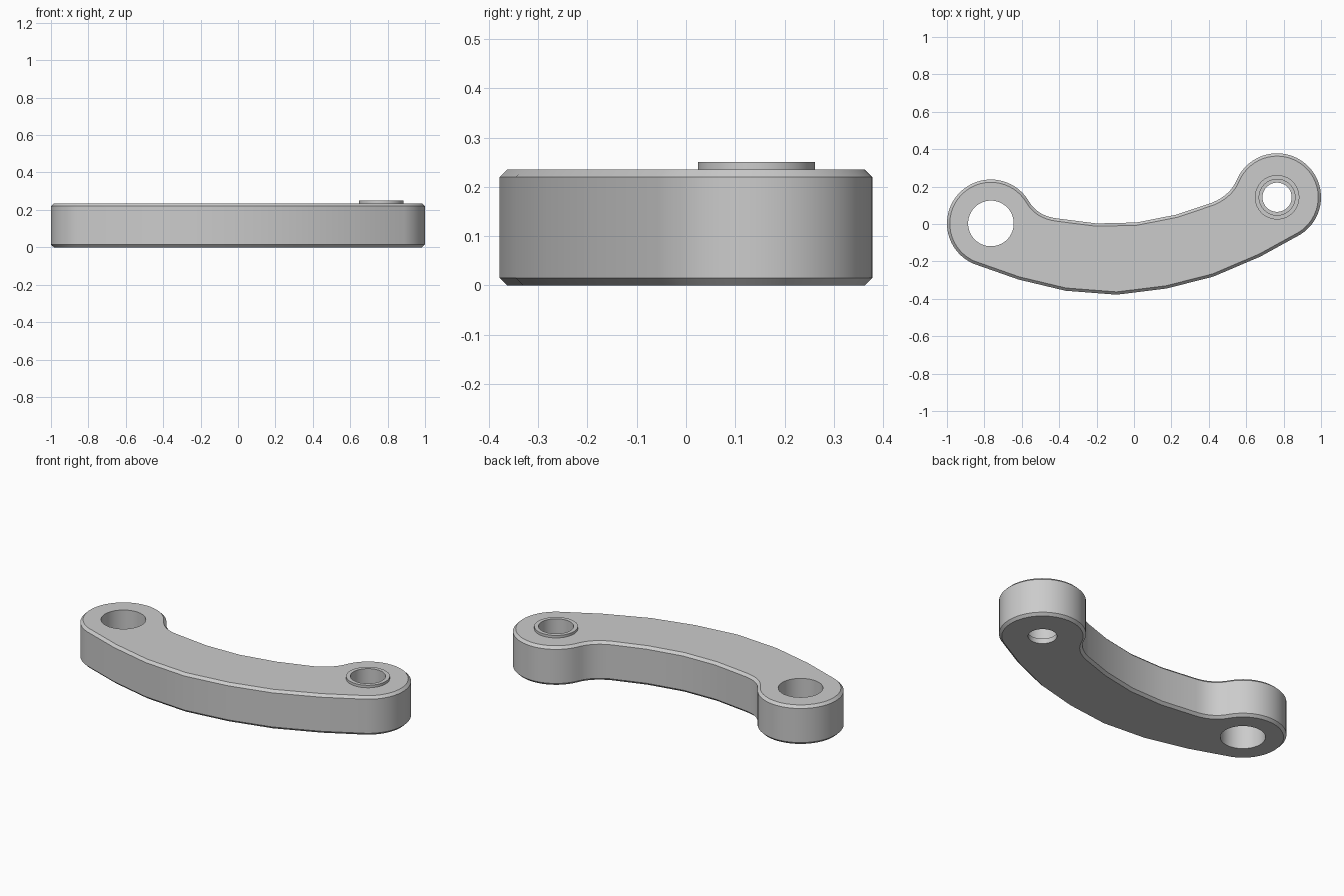
import bpy, bmesh
from math import sin, cos, pi, radians
from mathutils import Vector

cube = bpy.data.objects.get("Cube")
if cube:
    bpy.data.objects.remove(cube, do_unlink=True)

R = 0.235            # end radius
HEIGHT = 0.235
CHAMFER = 0.015
LEFT_END = Vector((-0.765, 0.003))
RIGHT_END = Vector((0.765, 0.143))

grey = bpy.data.materials.new("plain grey")
grey.use_nodes = True
grey.diffuse_color = (0.6, 0.6, 0.6, 1)
grey.node_tree.nodes["Principled BSDF"].inputs["Base Color"].default_value = (0.6, 0.6, 0.6, 1)


def make_object(name, bm):
    bmesh.ops.recalc_face_normals(bm, faces=bm.faces)
    mesh = bpy.data.meshes.new(name)
    bm.to_mesh(mesh)
    bm.free()
    obj = bpy.data.objects.new(name, mesh)
    bpy.context.collection.objects.link(obj)
    mesh.materials.append(grey)
    return obj


def lathe(name, centre, profile, closed, sides=64):
    """Revolve (radius, z) points; closed joins last to first, else ends are capped."""
    bm = bmesh.new()
    rings = [[bm.verts.new((centre.x + r * cos(2 * pi * i / sides),
                            centre.y + r * sin(2 * pi * i / sides), z))
              for i in range(sides)] for r, z in profile]
    pairs = list(zip(rings, rings[1:]))
    if closed:
        pairs.append((rings[-1], rings[0]))
    else:
        bm.faces.new(rings[0])
        bm.faces.new(rings[-1])
    for a, b in pairs:
        for i in range(sides):
            j = (i + 1) % sides
            bm.faces.new((a[i], a[j], b[j], b[i]))
    return make_object(name, bm)


def arc(centre, start, end, steps):
    angles = [radians(start + (end - start) * i / steps) for i in range(steps + 1)]
    return [centre + R * Vector((cos(a), sin(a))) for a in angles]


def fillet(a, control, b, steps=8):
    """Interior points of a smooth curve from a to b."""
    a, control, b = Vector(a), Vector(control), Vector(b)
    ts = [i / steps for i in range(1, steps)]
    return [a * (1 - t) ** 2 + control * 2 * t * (1 - t) + b * t * t for t in ts]


# Outline of the curved arm, counter-clockwise
left_arc = arc(LEFT_END, 30, 246, 32)
right_arc = arc(RIGHT_END, -58, 157, 32)
outer = [(-0.617, -0.297), (-0.366, -0.357), (-0.093, -0.378),
         (0.174, -0.345), (0.425, -0.281), (0.676, -0.174)]
inner = [(0.42, 0.115), (0.227, 0.05), (0.013, 0.008), (-0.2, 0.003), (-0.414, 0.03)]
outline = (left_arc + outer + right_arc
           + fillet(right_arc[-1], (0.515, 0.155), inner[0])
           + inner
           + fillet(inner[-1], (-0.515, 0.043), left_arc[0]))

# Arm body: extruded outline with chamfered rims
bm = bmesh.new()
base = bm.faces.new([bm.verts.new((p[0], p[1], 0)) for p in outline])
top = bmesh.ops.extrude_face_region(bm, geom=[base])["geom"]
bmesh.ops.translate(bm, vec=(0, 0, HEIGHT),
                    verts=[g for g in top if isinstance(g, bmesh.types.BMVert)])
if not base.is_valid or len([f for f in bm.faces if len(f.verts) > 4]) < 2:
    bmesh.ops.holes_fill(bm, edges=bm.edges, sides=0)
rims = [e for e in bm.edges if abs(e.verts[0].co.z - e.verts[1].co.z) < 1e-5]
bmesh.ops.recalc_face_normals(bm, faces=bm.faces)
bmesh.ops.bevel(bm, geom=rims, offset=CHAMFER, segments=1, affect='EDGES', clamp_overlap=False)
arm = make_object("curved_arm", bm)

# Bores: a plain hole at one end, a stepped hole with a bottom lip at the other
cutters = [
    lathe("plain_bore", LEFT_END, [(0.122, -0.1), (0.122, 0.4)], False),
    lathe("stepped_bore", RIGHT_END,
          [(0.078, -0.1), (0.078, 0.03), (0.096, 0.03), (0.096, 0.4)], False),
]
for cutter in cutters:
    cutter.hide_render = True
    mod = arm.modifiers.new("cut", 'BOOLEAN')
    mod.operation = 'DIFFERENCE'
    mod.solver = 'EXACT'
    mod.object = cutter
bpy.context.view_layer.update()
cut_mesh = bpy.data.meshes.new_from_object(
    arm.evaluated_get(bpy.context.evaluated_depsgraph_get()))
arm.modifiers.clear()
arm.data = cut_mesh
for cutter in cutters:
    bpy.data.objects.remove(cutter, do_unlink=True)

# Raised collar around the stepped bore
collar = lathe("raised_collar", RIGHT_END,
               [(0.096, HEIGHT), (0.119, HEIGHT), (0.119, 0.25), (0.096, 0.25)], True)

# Smooth curved walls, keep rims crisp
bpy.ops.object.select_all(action='DESELECT')
for obj in (arm, collar):
    obj.select_set(True)
bpy.context.view_layer.objects.active = arm
bpy.ops.object.shade_smooth_by_angle(angle=radians(30))
